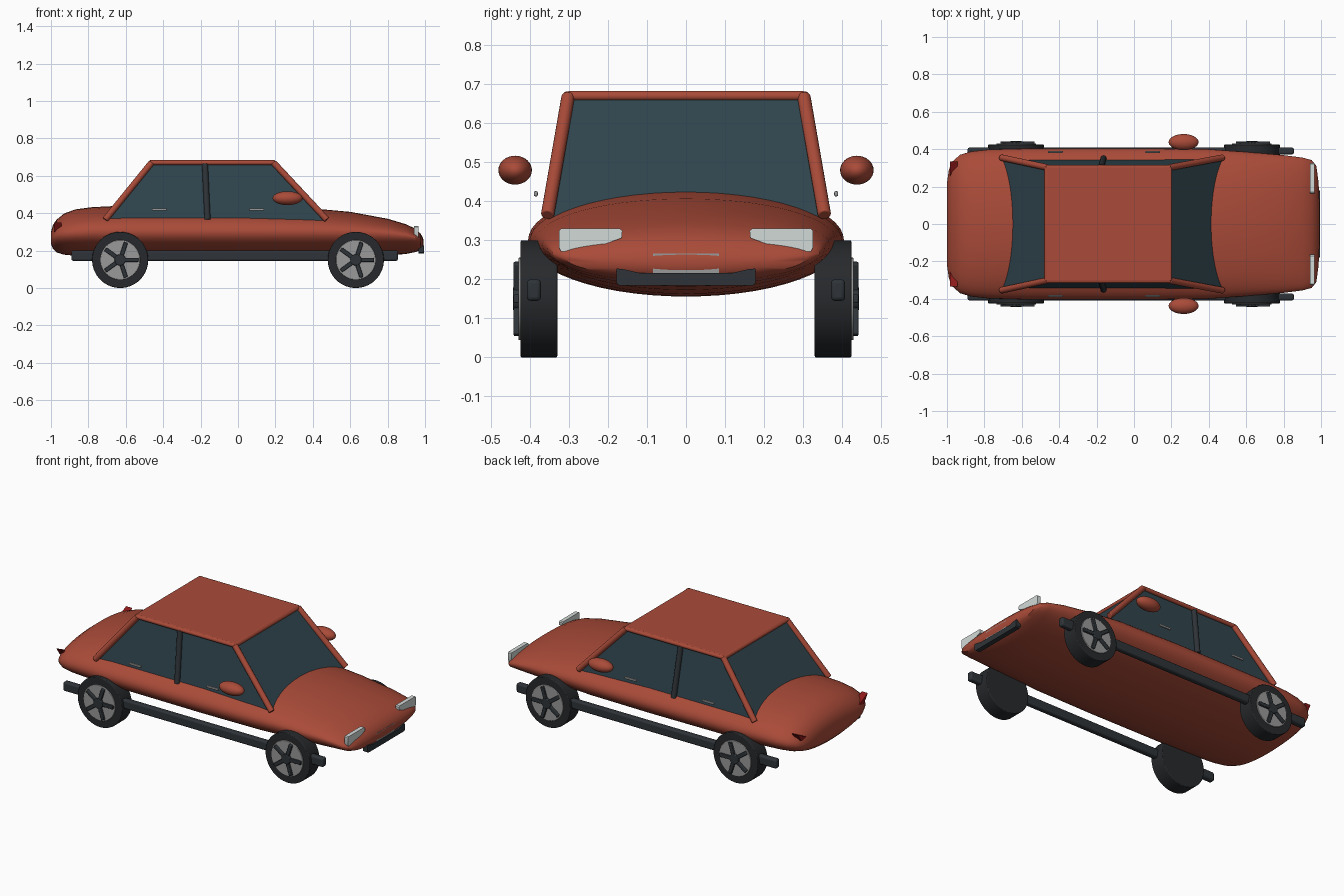
import bpy, bmesh, math
from mathutils import Vector

cube = bpy.data.objects.get("Cube")
if cube:
    bpy.data.objects.remove(cube, do_unlink=True)


def material(name, rgb):
    m = bpy.data.materials.new(name)
    m.use_nodes = True
    m.diffuse_color = (*rgb, 1)
    m.node_tree.nodes["Principled BSDF"].inputs["Base Color"].default_value = (*rgb, 1)
    return m


RED = material("red_paint", (.40, .07, .04))
GLASS = material("dark_glass", (.03, .06, .075))
RUBBER = material("rubber", (.02, .022, .025))
TRIM = material("dark_trim", (.028, .034, .04))
METAL = material("metal", (.32, .32, .32))
LAMP = material("lamp", (.65, .7, .68))
TAIL = material("tail_lamp", (.27, .01, .01))


def finish(name, bm, mat, bevel=0, smooth=True):
    bmesh.ops.recalc_face_normals(bm, faces=bm.faces)
    mesh = bpy.data.meshes.new(name)
    bm.to_mesh(mesh)
    bm.free()
    mesh.materials.append(mat)
    ob = bpy.data.objects.new(name, mesh)
    bpy.context.collection.objects.link(ob)
    if bevel:
        mod = ob.modifiers.new("bevel", "BEVEL")
        mod.width, mod.segments = bevel, 3
    if smooth:
        bpy.ops.object.select_all(action="DESELECT")
        ob.select_set(True)
        bpy.context.view_layer.objects.active = ob
        bpy.ops.object.shade_smooth_by_angle(angle=math.radians(35))
    return ob


def box(name, lo, hi, mat, bevel=0):
    bm = bmesh.new()
    bmesh.ops.create_cube(bm, size=1)
    lo, hi = Vector(lo), Vector(hi)
    for v in bm.verts:
        v.co = (lo + hi) / 2 + v.co * (hi - lo)
    return finish(name, bm, mat, bevel)


def rod(name, a, b, r, mat, sides=20, bevel=0):
    a, b = Vector(a), Vector(b)
    bm = bmesh.new()
    bmesh.ops.create_cone(bm, cap_ends=True, segments=sides, radius1=r, radius2=r, depth=(b - a).length)
    turn = (b - a).to_track_quat("Z", "Y")
    for v in bm.verts:
        v.co = turn @ v.co + (a + b) / 2
    return finish(name, bm, mat, bevel)


def loft(name, rings, mat, smooth=True):
    bm = bmesh.new()
    rows = [[bm.verts.new(p) for p in ring] for ring in rings]
    n = len(rows[0])
    for a, b in zip(rows, rows[1:]):
        for i in range(n):
            bm.faces.new((a[i], a[(i + 1) % n], b[(i + 1) % n], b[i]))
    bm.faces.new(rows[0])
    bm.faces.new(rows[-1])
    return finish(name, bm, mat, 0, smooth)


def panel(name, outline, x0, x1, mat):
    # Flat plate from a (y, z) outline, thick along x
    return loft(name, [[(x, y, z) for y, z in outline] for x in (x0, x1)], mat)


# Body shell: x, half width, bottom, widest height, top
stations = [
    (-1.0, .22, .235, .27, .30), (-.99, .29, .21, .27, .335), (-.97, .335, .19, .28, .365),
    (-.93, .37, .178, .29, .398), (-.87, .388, .172, .295, .42), (-.78, .398, .166, .30, .432),
    (-.6, .403, .16, .30, .441), (0, .405, .156, .30, .44), (.4, .40, .158, .30, .425),
    (.6, .385, .163, .298, .407), (.8, .368, .173, .29, .37), (.9, .355, .182, .28, .34),
    (.95, .342, .192, .268, .316), (.975, .31, .204, .257, .292), (.987, .22, .215, .248, .272),
    (.993, .07, .232, .244, .255),
]


def section(x, w, bottom, side, top, n=56):
    ring = []
    for i in range(n):
        a = math.tau * i / n
        height = top - side if math.sin(a) > 0 else side - bottom
        ring.append((x, w * math.cos(a), side + height * math.sin(a)))
    return ring


body = loft("body_shell", [section(*s) for s in stations], RED)

# Glass cabin
BASE, ROOF = .36, .67


def cabin_ring(x0, x1, w, z):
    return [(x0, -w, z), (x1, -w, z), (x1, w, z), (x0, w, z)]


loft("cabin_glass", [cabin_ring(-.71, .47, .345, BASE), cabin_ring(-.465, .19, .298, ROOF)], GLASS, False)

# Roof with rounded edge rails
box("roof_panel", (-.475, -.305, .662), (.2, .305, .683), RED, .006)
for end, x in (("rear", -.468), ("windshield", .192)):
    rod(end + "_header", (x, -.305, ROOF), (x, .305, ROOF), .012, RED, bevel=.004)

tail_points = [(.24, .305), (.30, .30), (.335, .35)]
lamp_points = [(.165, .306), (.19, .297), (.25, .276), (.32, .271), (.325, .28),
               (.325, .325), (.32, .33), (.17, .33), (.163, .325)]

for side, s in (("near", -1), ("far", 1)):
    # Pillars and roof rail
    rod(side + "_roof_rail", (-.47, s * .304, ROOF), (.195, s * .304, ROOF), .012, RED, bevel=.004)
    rod(side + "_windshield_pillar", (.475, s * .355, .365), (.19, s * .302, ROOF), .017, RED, bevel=.004)
    rod(side + "_rear_pillar", (-.71, s * .355, .365), (-.462, s * .302, ROOF), .017, RED, bevel=.004)
    rod(side + "_middle_pillar", (-.163, s * .35, .365), (-.177, s * .302, .664), .016, TRIM)

    # Wing mirror
    bm = bmesh.new()
    bmesh.ops.create_uvsphere(bm, u_segments=32, v_segments=16, radius=1)
    for v in bm.verts:
        v.co = Vector((.265 + .08 * v.co.x, s * .438 + .043 * v.co.y, .48 + .037 * v.co.z))
    finish(side + "_wing_mirror", bm, RED)

    # Door handles
    for door, x in (("rear", -.42), ("front", .1)):
        box(f"{side}_{door}_door_handle", (x - .04, s * .385 - .005, .413),
            (x + .04, s * .385 + .005, .426), METAL, .003)

    # Side sill bar
    box(side + "_sill_bar", (-.89, s * .39 - .018, .145), (.855, s * .39 + .018, .2), TRIM, .01)

    # Lamps
    panel(side + "_headlamp", [(s * y, z) for y, z in lamp_points], .942, .966, LAMP)
    panel(side + "_tail_lamp", [(s * y, z) for y, z in tail_points], -.985, -.945, TAIL)

    # Wheels with five-spoke rims
    for axle, x in (("rear", -.63), ("front", .63)):
        name = f"{side}_{axle}_"
        hub = Vector((x, s * .43, .15))

        def at(y):
            return (x, s * y, .15)

        rod(name + "tyre", at(.33), at(.424), .15, RUBBER, 56, .004)
        rod(name + "rim", at(.41), at(.43), .106, METAL, 48, .003)
        rod(name + "hub_cap", at(.42), at(.444), .03, TRIM, 24, .004)
        for k in range(5):
            spoke = box(f"{name}spoke_{k + 1}", (.02, -.012, -.011), (.098, .012, .011), TRIM, .004)
            spoke.location = hub
            spoke.rotation_euler.y = math.tau * k / 5

# Nose plate and bumper
box("nose_plate", (.965, -.085, .216), (.99, .085, .266), METAL)
bumper = [(-.178, .228), (-.16, .226), (-.12, .217), (.12, .217), (.16, .226),
          (.178, .228), (.178, .19), (.17, .184), (-.17, .184), (-.178, .19)]
panel("front_bumper", bumper, .965, .995, TRIM)
